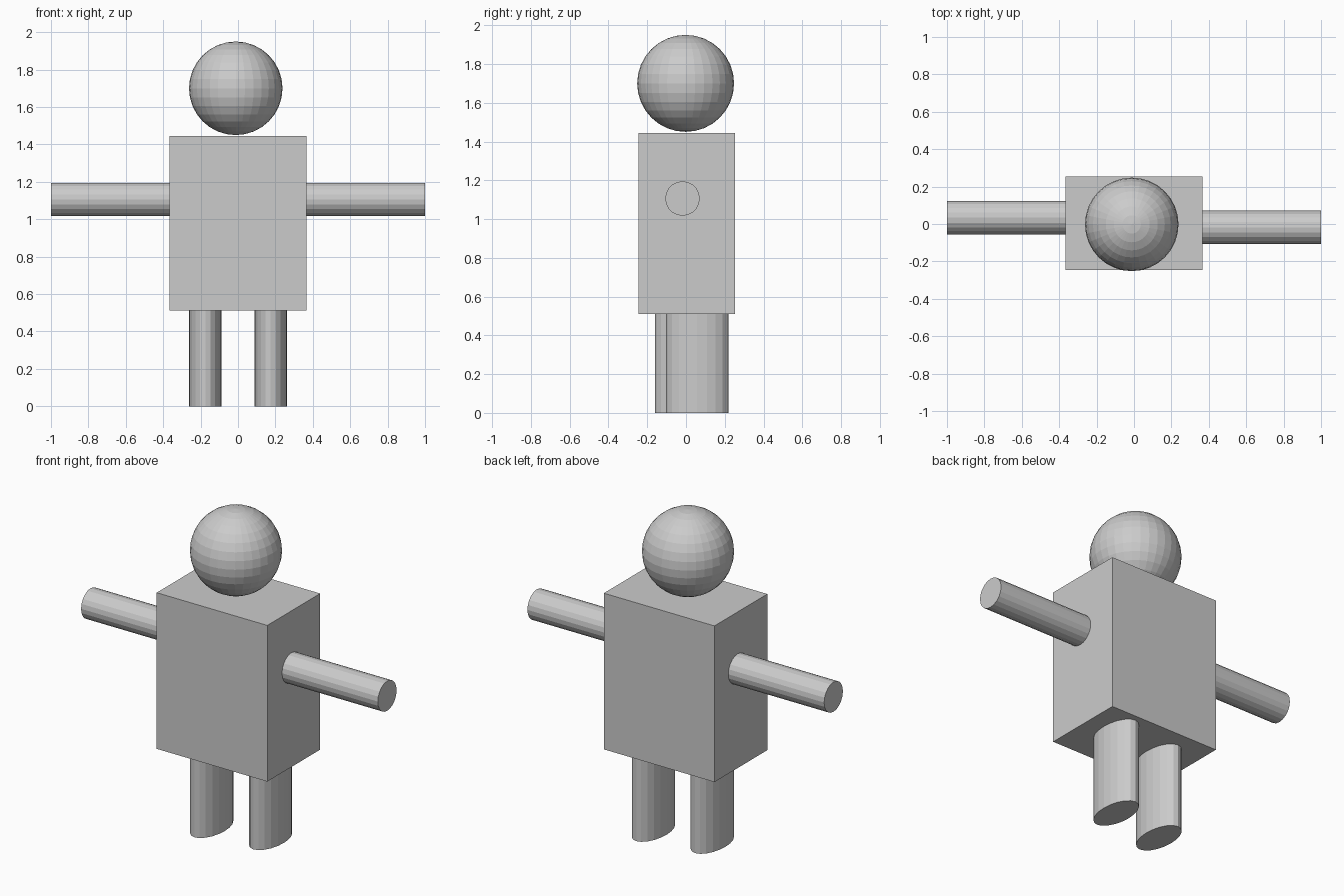
import bpy
from math import pi

if "Cube" in bpy.data.objects:
    bpy.data.objects.remove(bpy.data.objects["Cube"])


def cylinder(name, loc, scale, depth, rot=(0, 0, 0)):
    bpy.ops.mesh.primitive_cylinder_add(vertices=20, radius=1, depth=depth,
                                        location=loc, rotation=rot)
    ob = bpy.context.object
    ob.name = name
    ob.scale = (scale[0], scale[1], 1)
    return ob


# Torso block
bpy.ops.mesh.primitive_cube_add(size=1, location=(0, 0.004, 0.978))
torso = bpy.context.object
torso.name = "torso"
torso.scale = (0.732, 0.5, 0.934)

# Head, faceted sphere
bpy.ops.mesh.primitive_uv_sphere_add(segments=32, ring_count=16, radius=0.25,
                                     location=(-0.012, -0.002, 1.7))
bpy.context.object.name = "head"

# Arms and oval legs, each pair slightly offset in depth
for side, sign, arm_y, leg_y in (("left", -1, 0.034, 0.001),
                                 ("right", 1, -0.018, 0.058)):
    cylinder(side + "_arm", (sign * 0.683, arm_y, 1.106), (0.089, 0.089),
             0.634, (0, pi / 2, 0))
    cylinder(side + "_leg", (sign * 0.175, leg_y, 0.2555), (0.0875, 0.162), 0.511)
